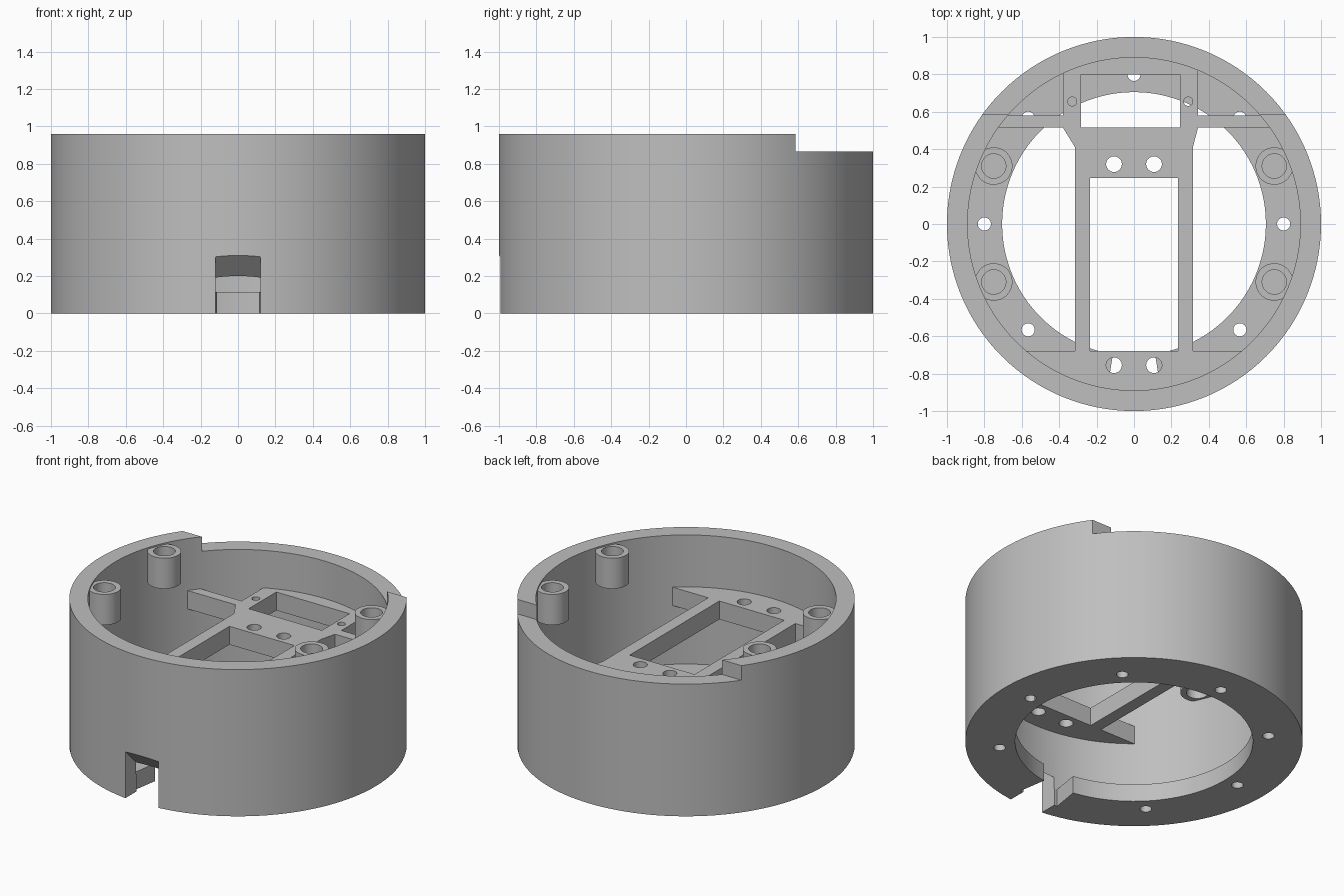
import bpy, bmesh
from math import cos, sin, pi, radians
from mathutils import Vector

if "Cube" in bpy.data.objects:
    bpy.data.objects.remove(bpy.data.objects["Cube"], do_unlink=True)

grey = bpy.data.materials.new("plain grey")
grey.use_nodes = True
colour = (0.52, 0.52, 0.52, 1)
grey.diffuse_color = colour
grey.node_tree.nodes["Principled BSDF"].inputs["Base Color"].default_value = colour


def circle(x, y, r, n=32):
    return [(x + r * cos(2 * pi * i / n), y + r * sin(2 * pi * i / n)) for i in range(n)]


def rect(x0, x1, y0, y1):
    return [(x0, y0), (x1, y0), (x1, y1), (x0, y1)]


def prism(name, outline, low, high, axis="z"):
    """Extrude an outline along z, or a (y, z) outline along x."""
    bm = bmesh.new()
    place = (lambda a, b: (a, b, low)) if axis == "z" else (lambda a, b: (low, a, b))
    face = bm.faces.new([bm.verts.new(place(a, b)) for a, b in outline])
    step = Vector((0, 0, high - low)) if axis == "z" else Vector((high - low, 0, 0))
    extruded = bmesh.ops.extrude_face_region(bm, geom=[face])["geom"]
    bmesh.ops.translate(bm, vec=step, verts=[v for v in extruded if isinstance(v, bmesh.types.BMVert)])
    bmesh.ops.recalc_face_normals(bm, faces=bm.faces)
    return finish(name, bm)


def finish(name, bm):
    mesh = bpy.data.meshes.new(name)
    bm.to_mesh(mesh)
    bm.free()
    mesh.materials.append(grey)
    obj = bpy.data.objects.new(name, mesh)
    bpy.context.collection.objects.link(obj)
    return obj


def carve(obj, cutters, operation="DIFFERENCE"):
    """Apply boolean cuts, then remove the cutters."""
    for cutter in cutters:
        cutter.hide_render = True
        mod = obj.modifiers.new("cut", "BOOLEAN")
        mod.operation, mod.solver, mod.object = operation, "EXACT", cutter
    bpy.context.view_layer.update()
    graph = bpy.context.evaluated_depsgraph_get()
    mesh = bpy.data.meshes.new_from_object(obj.evaluated_get(graph))
    obj.modifiers.clear()
    obj.data = mesh
    for cutter in cutters:
        bpy.data.objects.remove(cutter, do_unlink=True)


def smooth(obj):
    bpy.ops.object.select_all(action="DESELECT")
    obj.select_set(True)
    bpy.context.view_layer.objects.active = obj
    bpy.ops.object.shade_smooth_by_angle(angle=radians(30))


# Round housing: lathed wall and floor ring
OUTER, INNER, BORE = 1.0, 0.89, 0.705
HEIGHT, FLOOR, SEGMENTS = 0.96, 0.115, 128
profile = [(BORE, 0), (OUTER, 0), (OUTER, HEIGHT), (INNER, HEIGHT), (INNER, FLOOR), (BORE, FLOOR)]
bm = bmesh.new()
rings = [[bm.verts.new((x, y, z)) for x, y in circle(0, 0, r, SEGMENTS)] for r, z in profile]
for k, ring in enumerate(rings):
    other = rings[(k + 1) % len(rings)]
    for i in range(SEGMENTS):
        j = (i + 1) % SEGMENTS
        bm.faces.new((ring[i], ring[j], other[j], other[i]))
bmesh.ops.recalc_face_normals(bm, faces=bm.faces)
housing = finish("housing", bm)

# Lowered back rim, cable notch with sloped roof, flared floor slot, floor holes
cuts = [
    prism("rim_cut", rect(-1.2, 1.2, 0.585, 1.2), 0.865, 1.2),
    prism("notch_cut", [(-1.1, -0.1), (-0.87, -0.1), (-0.87, 0.18), (-1.1, 0.41)], -0.12, 0.12, "x"),
    prism("slot_cut", [(-0.097, -0.6), (-0.142, -0.878), (0.142, -0.878), (0.097, -0.6)], -0.1, 0.18),
]
for i in range(8):
    if i != 6:
        a = i * pi / 4
        cuts.append(prism("hole_cut", circle(0.8 * cos(a), 0.8 * sin(a), 0.035), -0.1, 0.2))
carve(housing, cuts)
smooth(housing)

# Mounting frame: flat plate trimmed to the inside of the wall
LOW, TOP = 0.5, 0.62
right_side = [(0.9, -1), (0.9, -0.68), (0.315, -0.68), (0.315, 0.41), (0.342, 0.515),
              (1, 0.515), (1, 0.58), (0.342, 0.58), (0.342, 1)]
left_side = [(-0.38 if x == 0.342 else -x, y) for x, y in reversed(right_side)]
frame = prism("mounting_frame", right_side + left_side, LOW, TOP)
carve(frame, [prism("trim", circle(0, 0, 0.9, SEGMENTS), 0.3, 0.8)], "INTERSECT")

# Frame openings and screw holes
openings = [rect(-0.235, 0.235, -0.68, 0.247), rect(-0.283, 0.247, 0.515, 0.8)]
openings += [circle(x, y, 0.042) for x in (-0.107, 0.107) for y in (0.32, -0.755)]
openings += [circle(x, 0.655, 0.024) for x in (-0.33, 0.29)]
carve(frame, [prism("opening", o, 0.3, 0.8) for o in openings])
smooth(frame)

# Four hollow standoffs joined to the wall
for side, x in (("left", 0.75), ("right", -0.75)):
    for end, y in (("front", -0.31), ("back", 0.31)):
        post = prism(f"{end}_{side}_standoff", circle(x, y, 0.1, 48), 0.75, 0.95)
        carve(post, [prism("bore", circle(x, y, 0.065, 48), 0.6, 1.1)])
        smooth(post)
